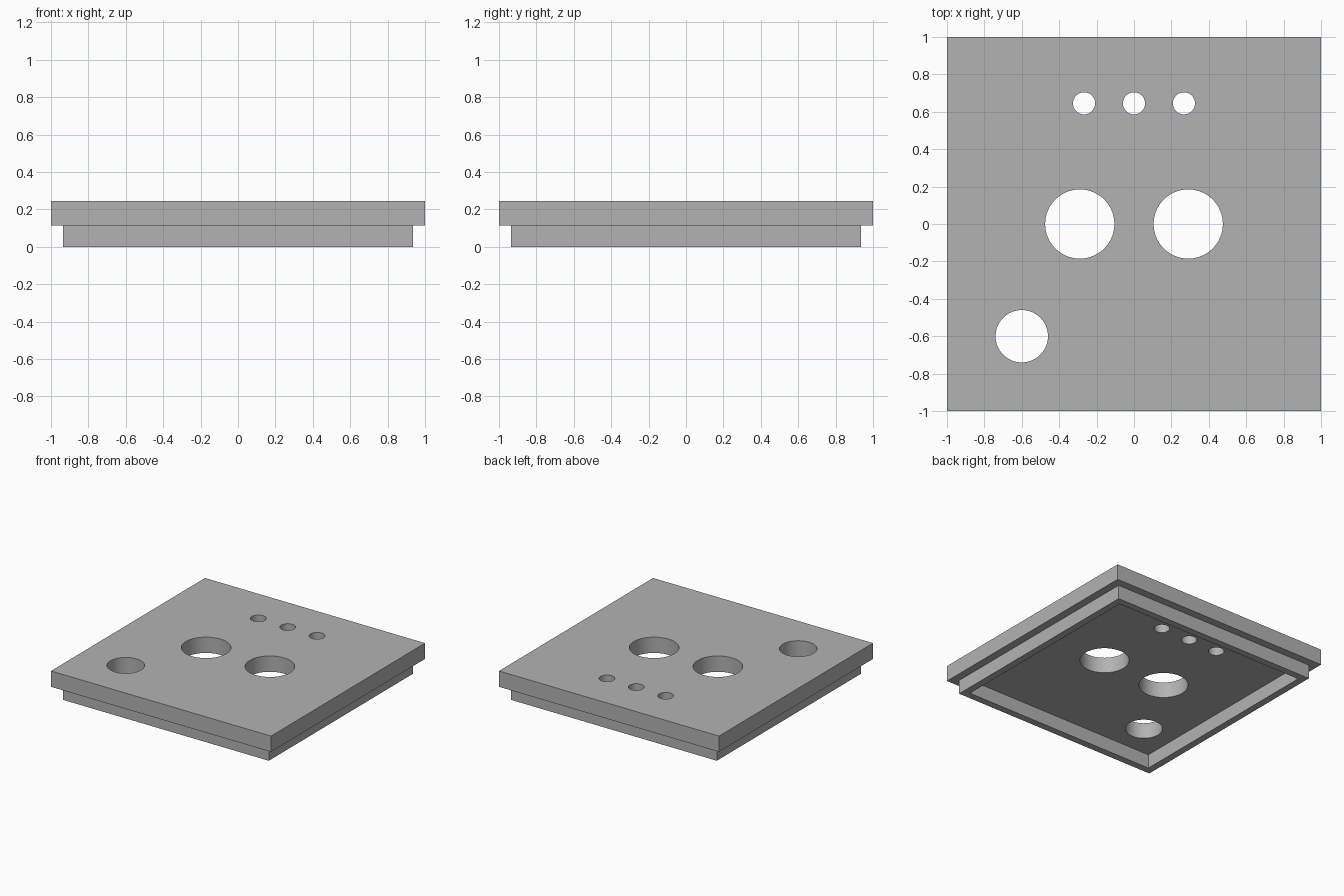
import bpy, bmesh
from math import cos, sin, tau, radians

cube = bpy.data.objects.get("Cube")
if cube:
    bpy.data.objects.remove(cube, do_unlink=True)

grey = bpy.data.materials.new("plain grey")
grey.use_nodes = True
colour = (0.45, 0.45, 0.45, 1)
grey.diffuse_color = colour
grey.node_tree.nodes["Principled BSDF"].inputs["Base Color"].default_value = colour


def square(half):
    return [(-half, -half), (half, -half), (half, half), (-half, half)]


def circle(x, y, radius, sides=64):
    return [(x + radius * cos(tau * i / sides), y + radius * sin(tau * i / sides))
            for i in range(sides)]


def slab(name, loops, bottom, top):
    """Extrude a flat outline; every loop after the first is a hole."""
    curve = bpy.data.curves.new(name, "CURVE")
    curve.dimensions = "2D"
    curve.fill_mode = "BOTH"
    curve.extrude = (top - bottom) / 2
    for loop in loops:
        spline = curve.splines.new("POLY")
        spline.points.add(len(loop) - 1)
        for point, (x, y) in zip(spline.points, loop):
            point.co = (x, y, 0, 1)
        spline.use_cyclic_u = True
    obj = bpy.data.objects.new(name, curve)
    bpy.context.collection.objects.link(obj)
    obj.location.z = (bottom + top) / 2

    # Turn the outline into a clean, closed mesh
    bpy.ops.object.select_all(action="DESELECT")
    obj.select_set(True)
    bpy.context.view_layer.objects.active = obj
    bpy.ops.object.convert(target="MESH")
    obj = bpy.context.object
    bm = bmesh.new()
    bm.from_mesh(obj.data)
    bmesh.ops.remove_doubles(bm, verts=bm.verts, dist=0.0001)
    bmesh.ops.recalc_face_normals(bm, faces=bm.faces)
    bm.to_mesh(obj.data)
    bm.free()
    obj.data.materials.clear()
    obj.data.materials.append(grey)
    bpy.ops.object.shade_smooth_by_angle(angle=radians(30))
    return obj


# Top plate: a row of small holes, a pair of large holes, one corner hole
small_holes = [circle(x, 0.645, 0.059) for x in (-0.267, 0, 0.267)]
large_holes = [circle(x, 0, 0.185) for x in (-0.29, 0.29)]
corner_hole = circle(-0.6, -0.6, 0.14)
slab("top_plate", [square(1), *small_holes, *large_holes, corner_hole], 0.115, 0.245)

# Thin square lip underneath, open in the middle
slab("lower_rim", [square(0.935), square(0.877)], 0, 0.115)
